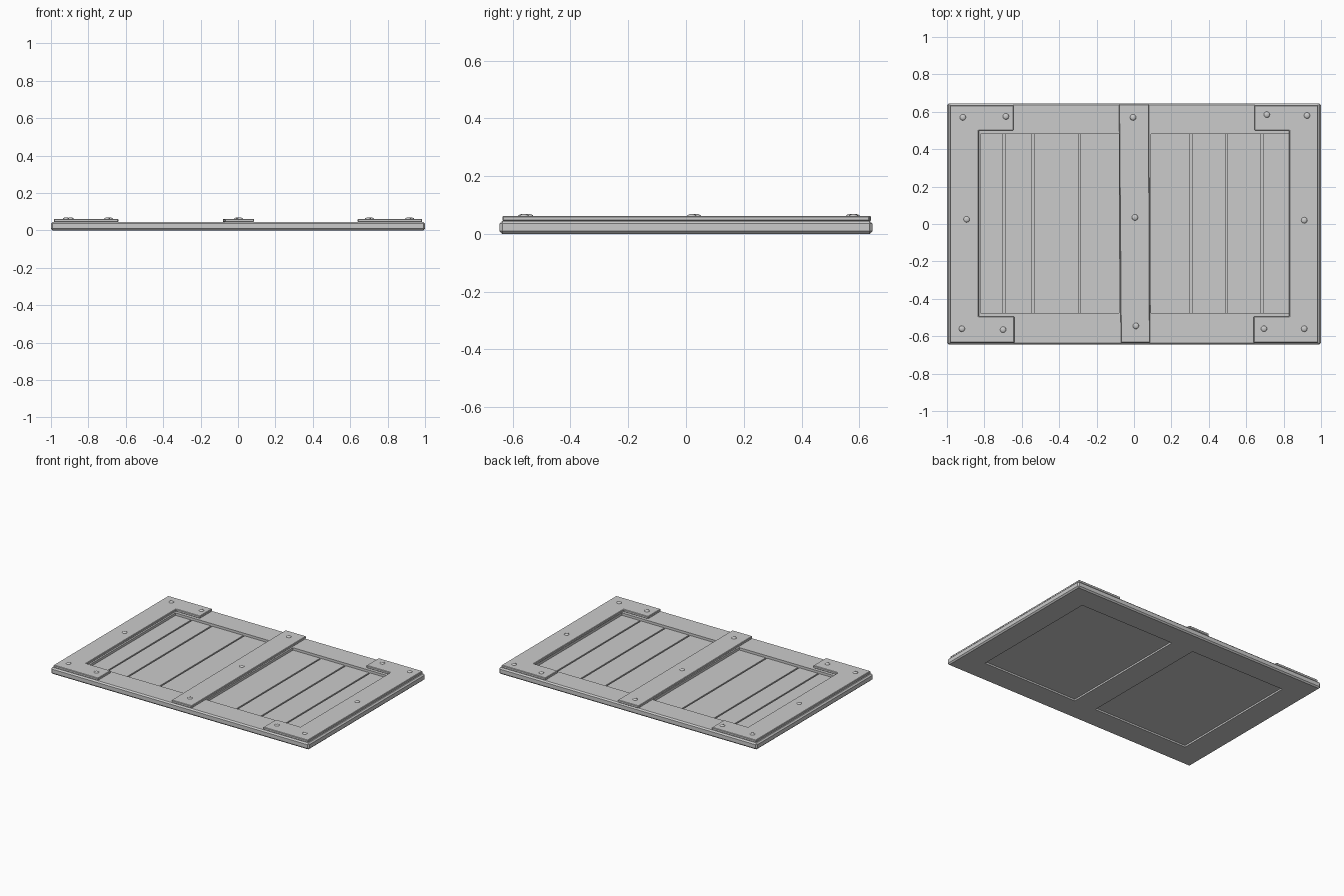
import bpy
import bmesh

cube = bpy.data.objects.get("Cube")
if cube:
    bpy.data.objects.remove(cube)

grey = bpy.data.materials.new("plain_grey")
grey.use_nodes = True
COLOUR = (0.6, 0.6, 0.6, 1)
grey.diffuse_color = COLOUR
grey.node_tree.nodes["Principled BSDF"].inputs["Base Color"].default_value = COLOUR

HALF_Y = 0.645


def finish(name, bm):
    bmesh.ops.recalc_face_normals(bm, faces=bm.faces)
    mesh = bpy.data.meshes.new(name)
    bm.to_mesh(mesh)
    bm.free()
    mesh.materials.append(grey)
    obj = bpy.data.objects.new(name, mesh)
    bpy.context.collection.objects.link(obj)
    return obj


def rect(x0, x1, y0, y1):
    return [(x0, y0), (x1, y0), (x1, y1), (x0, y1)]


def slab(name, polygons, z0, z1, bevel=0.0, outer_only=False):
    """Thick flat part from one or more touching outlines."""
    bm = bmesh.new()
    for poly in polygons:
        bm.faces.new([bm.verts.new((x, y, 0)) for x, y in poly])
    bmesh.ops.remove_doubles(bm, verts=bm.verts, dist=1e-4)
    bmesh.ops.recalc_face_normals(bm, faces=bm.faces)
    bmesh.ops.solidify(bm, geom=bm.faces[:], thickness=z1 - z0)
    mid = sum(v.co.z for v in bm.verts) / len(bm.verts)
    for v in bm.verts:
        v.co.z = z1 if v.co.z > mid else z0
    bmesh.ops.recalc_face_normals(bm, faces=bm.faces)
    if bevel:
        def outside(v):
            return abs(v.co.x) > 0.999 or abs(v.co.y) > HALF_Y - 0.001

        def on_rim(e):
            a, b = e.verts
            if not outside(a) or not outside(b):
                return False
            return abs(a.co.x - b.co.x) < 1e-4 or abs(a.co.y - b.co.y) < 1e-4

        edges = [e for e in bm.edges if e.is_manifold and e.calc_face_angle() > 0.5
                 and (not outer_only or on_rim(e))]
        bmesh.ops.bevel(bm, geom=edges, offset=bevel, segments=1,
                        affect='EDGES', clamp_overlap=True)
    return finish(name, bm)


# Outer frame with two openings
XS = [-1, -0.82, -0.08, 0.09, 0.83, 1]
YS = [-HALF_Y, -0.475, 0.48, HALF_Y]
cells = [rect(XS[i], XS[i + 1], YS[j], YS[j + 1])
         for i in range(5) for j in range(3) if not (j == 1 and i in (1, 3))]
slab("frame", cells, 0.0, 0.045, 0.009, True)

# Backing boards and planks with thin gaps
seams = {"right": [-0.82, -0.695, -0.54, -0.29, -0.08],
         "left": [0.09, 0.305, 0.495, 0.685, 0.83]}
for side, xs in seams.items():
    slab(side + "_backing", [rect(xs[0], xs[-1], YS[1], YS[2])], 0.012, 0.018)
    for n, (a, b) in enumerate(zip(xs, xs[1:])):
        a += 0.005 if n else 0
        b -= 0.005 if n < 3 else 0
        slab(f"{side}_plank_{n + 1}", [rect(a, b, YS[1], YS[2])], 0.018, 0.028)

# Raised end braces, wrapping round the corners
for side, s in (("right", -1), ("left", 1)):
    outline = [(0.985, -0.635), (0.64, -0.635), (0.64, -0.495), (0.83, -0.495),
               (0.83, 0.5), (0.645, 0.5), (0.645, 0.635), (0.985, 0.635)]
    slab(side + "_brace", [[(s * x, y) for x, y in outline]], 0.044, 0.062, 0.003)

# Slightly skewed middle brace
slab("middle_brace", [[(-0.07, -0.635), (0.085, -0.635), (0.08, 0.64), (-0.08, 0.64)]],
     0.044, 0.062, 0.003)

# Domed nail heads
nails = [(-0.915, 0.57), (-0.685, 0.575), (-0.895, 0.025), (-0.92, -0.56), (-0.70, -0.565),
         (-0.005, 0.57), (0.005, 0.035), (0.01, -0.545),
         (0.71, 0.585), (0.925, 0.58), (0.91, 0.02), (0.695, -0.56), (0.91, -0.56)]
for n, (x, y) in enumerate(nails):
    bm = bmesh.new()
    bmesh.ops.create_uvsphere(bm, u_segments=12, v_segments=6, radius=0.017)
    for v in bm.verts:
        v.co.z *= 0.45
    nail = finish(f"nail_{n + 1}", bm)
    nail.location = (x, y, 0.061)
    nail.data.shade_smooth()
